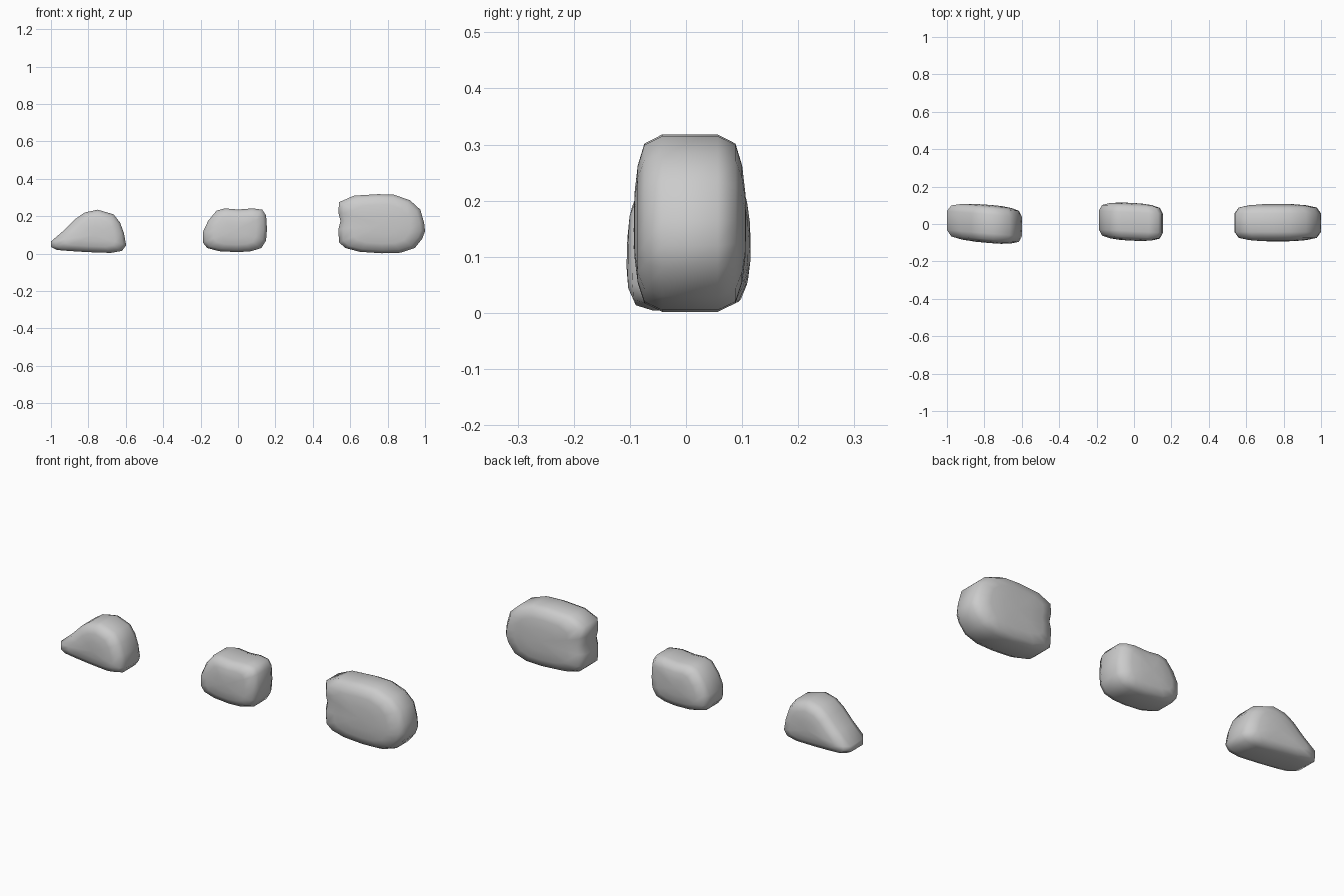
import bpy, bmesh

if "Cube" in bpy.data.objects:
    bpy.data.objects.remove(bpy.data.objects["Cube"])

# depth fraction and outline scale of each cross-section layer, front to back
LAYERS = [(-1, .35), (-.94, .66), (-.82, .9), (-.5, 1), (0, 1),
          (.5, 1), (.82, .9), (.94, .66), (1, .35)]


def rock(name, outline, y0, half, shear, centre):
    """Loft a rounded boulder from its front outline (x, z)."""
    cx, cz = centre
    bm = bmesh.new()
    rings = []
    for t, s in LAYERS:
        ring = []
        for x, z in outline:
            px, pz = cx + (x - cx) * s, cz + (z - cz) * s
            ring.append(bm.verts.new((px, y0 + half * t + shear * (px - cx), pz)))
        rings.append(ring)
    n = len(outline)
    for a, b in zip(rings, rings[1:]):
        for i in range(n):
            j = (i + 1) % n
            bm.faces.new((a[i], a[j], b[j], b[i]))
    # slightly domed caps
    for ring, side in ((rings[0], -1), (rings[-1], 1)):
        tip = bm.verts.new((cx, y0 + side * half * 1.01, cz))
        for i in range(n):
            bm.faces.new((ring[i], ring[(i + 1) % n], tip))
    bmesh.ops.recalc_face_normals(bm, faces=bm.faces)
    for f in bm.faces:
        f.smooth = True
    mesh = bpy.data.meshes.new(name)
    bm.to_mesh(mesh)
    bm.free()
    bpy.context.collection.objects.link(bpy.data.objects.new(name, mesh))


# wedge-shaped rock
rock("wedge_rock", [(-1, .035), (-.97, .02), (-.9, .014), (-.8, .008), (-.68, .004),
     (-.62, .015), (-.598, .045), (-.61, .11), (-.63, .165), (-.665, .21), (-.75, .235),
     (-.82, .22), (-.87, .185), (-.93, .125), (-1, .065)], 0, .101, -.08, (-.77, .1))
# small blocky rock
rock("small_rock", [(-.188, .06), (-.165, .03), (-.1, .013), (0, .008), (.07, .013),
     (.125, .03), (.15, .07), (.155, .13), (.15, .205), (.13, .235), (.08, .242),
     (0, .236), (-.07, .242), (-.115, .23), (-.16, .175), (-.188, .115)],
     .012, .1, -.05, (-.015, .125))
# large blocky rock
rock("large_rock", [(.54, .06), (.575, .03), (.65, .01), (.77, .002), (.87, .005),
     (.945, .03), (.985, .08), (1, .12), (.995, .165), (.975, .235), (.92, .285),
     (.835, .315), (.75, .318), (.62, .31), (.54, .275), (.537, .22), (.548, .175),
     (.537, .13)], .007, .099, 0, (.77, .155))
